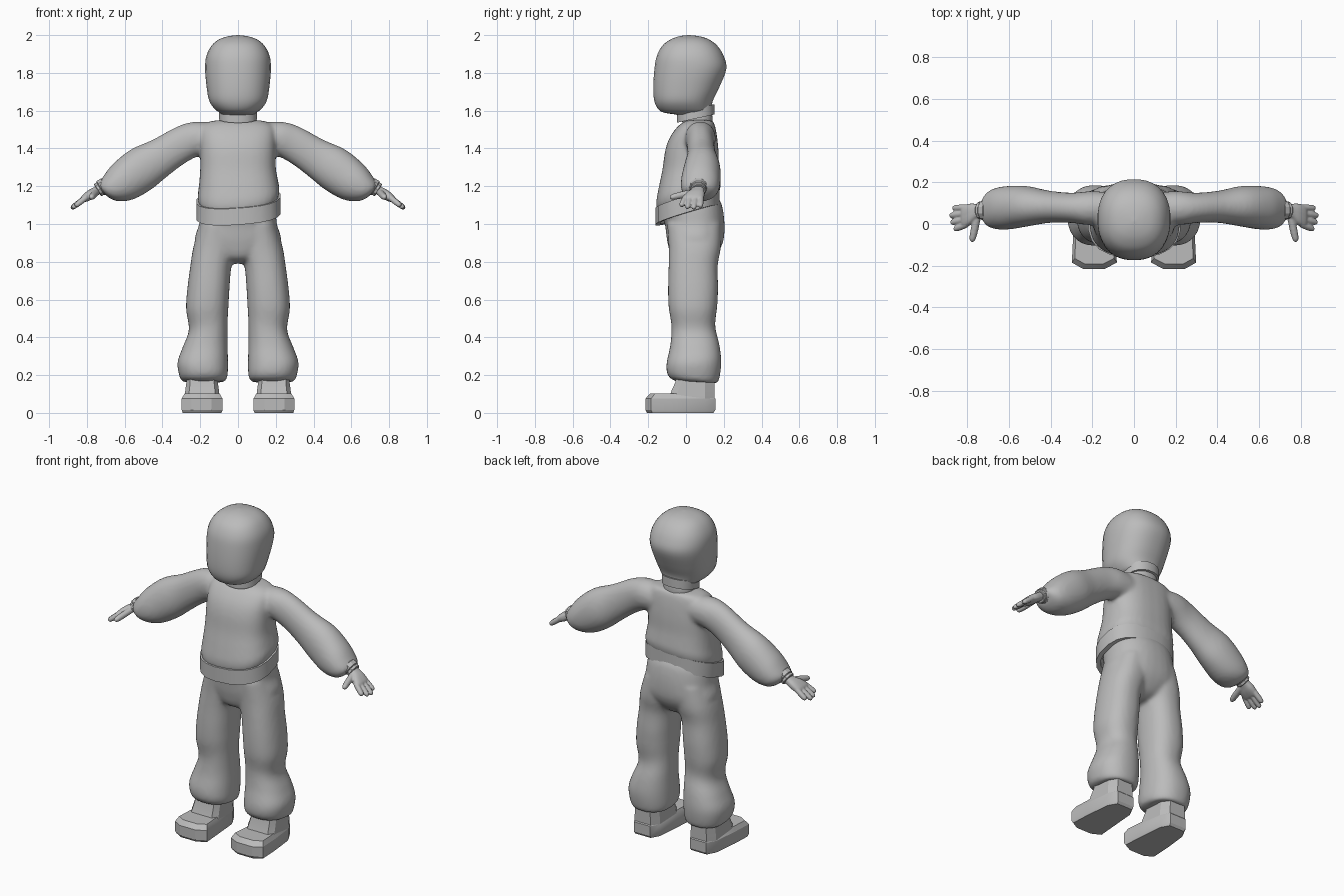
import bpy, bmesh, math
from mathutils import Vector

if "Cube" in bpy.data.objects:
    bpy.data.objects.remove(bpy.data.objects["Cube"])

grey = bpy.data.materials.new("plain grey")
grey.diffuse_color = (0.5, 0.5, 0.5, 1)
grey.use_nodes = True
grey.node_tree.nodes["Principled BSDF"].inputs["Base Color"].default_value = grey.diffuse_color


# ---- helpers: a ring is centre + two half-axis vectors (9 numbers) ----
def flat(z, x0, x1, yf, yb, sx=0.0, sy=0.0):
    """Near-horizontal ring from its x and y limits; sx, sy are slopes."""
    rx, ry = (x1 - x0) / 2, (yb - yf) / 2
    return ((x0 + x1) / 2, (yf + yb) / 2, z, rx, 0, sx * rx, 0, ry, sy * ry)


def upright(xu, zu, xl, zl, yf, yb):
    """Ring across a sleeve from its upper and lower edge points."""
    return ((xu + xl) / 2, (yf + yb) / 2, (zu + zl) / 2,
            (xu - xl) / 2, 0, (zu - zl) / 2, 0, (yb - yf) / 2, 0)


def smooth_rings(rings, steps):
    out = []
    for i in range(len(rings) - 1):
        a, b, c, d = (rings[max(i - 1, 0)], rings[i], rings[i + 1],
                      rings[min(i + 2, len(rings) - 1)])
        for k in range(steps):
            t = k / steps
            out.append([0.5 * (2 * q + (r - p) * t + (2 * p - 5 * q + 4 * r - s) * t * t
                               + (3 * q - p - 3 * r + s) * t ** 3)
                        for p, q, r, s in zip(a, b, c, d)])
    return out + [list(rings[-1])]


def skin(bm, loops, side=1, closed=False):
    """Join loops of points with quads; cap the ends or close as a band."""
    vs = [[bm.verts.new((side * p[0], p[1], p[2])) for p in loop] for loop in loops]
    n = len(vs[0])
    pairs = list(zip(vs, vs[1:])) + ([(vs[-1], vs[0])] if closed else [])
    for a, b in pairs:
        for i in range(n):
            j = (i + 1) % n
            bm.faces.new((a[i], a[j], b[j], b[i]))
    if not closed:
        bm.faces.new(vs[0][::-1])
        bm.faces.new(vs[-1])


def loft(bm, rings, n=32, power=2.3, steps=4, side=1, closed=False):
    if steps > 1:
        rings = smooth_rings(rings, steps)
    loops = []
    for r in rings:
        c, u, v = Vector(r[:3]), Vector(r[3:6]), Vector(r[6:])
        loop = []
        for i in range(n):
            a = math.tau * (i + 0.5) / n
            ca, sa = math.cos(a), math.sin(a)
            loop.append(c + u * math.copysign(abs(ca) ** (2 / power), ca)
                        + v * math.copysign(abs(sa) ** (2 / power), sa))
        loops.append(loop)
    skin(bm, loops, side, closed)


def finish(bm, name, angle=40, voxel=0, relax=0):
    bmesh.ops.recalc_face_normals(bm, faces=bm.faces)
    me = bpy.data.meshes.new(name)
    bm.to_mesh(me)
    bm.free()
    me.materials.append(grey)
    ob = bpy.data.objects.new(name, me)
    bpy.context.collection.objects.link(ob)
    if voxel:  # melt overlapping volumes into one soft skin
        m = ob.modifiers.new("merge", 'REMESH')
        m.mode, m.voxel_size, m.use_smooth_shade = 'VOXEL', voxel, True
        s = ob.modifiers.new("relax", 'SMOOTH')
        s.factor, s.iterations = 0.5, relax
    else:
        bpy.ops.object.select_all(action='DESELECT')
        ob.select_set(True)
        bpy.context.view_layer.objects.active = ob
        bpy.ops.object.shade_smooth_by_angle(angle=math.radians(angle))
    return ob


# ---- head and neck ----
bm = bmesh.new()
loft(bm, [flat(1.51, -.09, .09, -.02, .14), flat(1.57, -.09, .09, -.03, .14),
          flat(1.588, -.095, .095, -.11, .135), flat(1.605, -.12, .12, -.145, .135),
          flat(1.65, -.152, .152, -.168, .142), flat(1.72, -.166, .166, -.174, .175),
          flat(1.82, -.175, .175, -.168, .214), flat(1.89, -.168, .168, -.155, .2),
          flat(1.945, -.14, .14, -.125, .165), flat(1.978, -.1, .1, -.08, .12),
          flat(1.994, -.05, .05, -.035, .07), flat(2.0, -.004, .004, .01, .018)])
finish(bm, "head", 80)

# ---- collar and belt: tilted bands ----
bm = bmesh.new()
loft(bm, [flat(z, -.102 + t, .102 - t, -.05 + t, .152 - t, 0, .22)
          for z, t in ((1.558, 0), (1.612, 0), (1.612, .014), (1.558, .014))],
     n=20, steps=1, closed=True)
finish(bm, "collar")

bm = bmesh.new()
loft(bm, [flat(z, -.222 + t, .226 - t, -.162 + t, .18 - t, .07, .3)
          for z, t in ((1.047, 0), (1.135, 0), (1.135, .025), (1.047, .025))],
     n=20, steps=1, power=2.5, closed=True)
finish(bm, "belt")

# ---- sweater: torso plus two ballooning sleeves ----
bm = bmesh.new()
loft(bm, [flat(1.10, -.18, .18, -.12, .15, .07, .3), flat(1.12, -.205, .208, -.15, .175, .07, .3),
          flat(1.165, -.213, .22, -.157, .185, .07, .27), flat(1.22, -.206, .212, -.145, .182, .04, .18),
          flat(1.30, -.2, .2, -.125, .175, 0, .08), flat(1.39, -.2, .2, -.11, .172),
          flat(1.46, -.2, .2, -.085, .165), flat(1.515, -.19, .19, -.045, .155),
          flat(1.542, -.15, .15, -.01, .145), flat(1.55, -.1, .1, .01, .135)], power=2.6)
for s in (-1, 1):
    loft(bm, [upright(.08, 1.53, .08, 1.37, .01, .15), upright(.22, 1.542, .19, 1.365, -.005, .157),
              upright(.32, 1.517, .28, 1.322, .005, .15), upright(.45, 1.447, .37, 1.255, .005, .16),
              upright(.57, 1.393, .46, 1.182, -.012, .182), upright(.665, 1.315, .555, 1.13, -.027, .182),
              upright(.715, 1.25, .635, 1.12, -.022, .168), upright(.737, 1.215, .685, 1.14, 0, .14),
              upright(.737, 1.2, .705, 1.16, .03, .11)], side=s, power=2.1)
finish(bm, "sweater", voxel=.011, relax=8)

# ---- trousers: hips plus two baggy legs ----
bm = bmesh.new()
loft(bm, [flat(.79, -.04, .04, 0, .09), flat(.82, -.12, .12, -.07, .145),
          flat(.9, -.226, .226, -.098, .195), flat(1.0, -.206, .206, -.112, .204),
          flat(1.07, -.2, .2, -.13, .19, 0, .2), flat(1.11, -.19, .19, -.13, .16, 0, .3)])
for s in (-1, 1):
    loft(bm, [flat(.165, .1, .26, -.05, .13), flat(.17, .068, .295, -.085, .16, 0, -.12),
              flat(.2, .055, .312, -.102, .177, 0, -.12), flat(.27, .053, .32, -.102, .187),
              flat(.36, .055, .293, -.083, .177, -.1, 0), flat(.46, .055, .26, -.077, .155, -.2, 0),
              flat(.56, .05, .275, -.092, .165, -.1, 0), flat(.66, .045, .268, -.095, .17),
              flat(.78, .034, .252, -.092, .168), flat(.88, .005, .236, -.092, .185),
              flat(1.0, .005, .2, -.1, .185)], side=s)
finish(bm, "trousers", voxel=.011, relax=7)

# ---- boots: faceted toe box and ankle shaft ----
sole = [(-.05, -.215), (.055, -.215), (.108, -.185), (.102, -.06), (.085, .1),
        (.055, .155), (-.055, .155), (-.085, .1), (-.098, -.06), (-.108, -.185)]
shaft = [(-.07, -.055), (.07, -.055), (.092, -.02), (.085, .1),
         (.055, .15), (-.055, .15), (-.085, .1), (-.092, -.02)]
for s, label in ((-1, "left"), (1, "right")):
    bm = bmesh.new()
    skin(bm, [[(.19 + x * k, (y + .03) * k - .03, z) for x, y in sole]
              for z, k in ((0, .95), (.015, 1), (.075, 1), (.102, .87))], s)
    skin(bm, [[(.19 + x * k, y - (f if y < 0 else 0), z) for x, y in shaft]
              for z, k, f in ((.06, 1, .035), (.11, .98, .025), (.165, .9, 0), (.24, .88, 0))], s)
    finish(bm, label + "_boot", 25)

# ---- hands and wrist cuffs, laid along the sloping arm ----
along, normal, across = Vector((.85, 0, -.53)), Vector((.53, 0, .85)), Vector((0, 1, 0))
wrist = Vector((.722, .066, 1.192))


def arm_ring(t, off, w, h):
    c = wrist + along * t + across * off
    return (*c, *(normal * h), *(across * w))


def digit(bm, p, q, r, s):
    """Rounded finger between two (along, across, normal) points."""
    p, q = (wrist + along * a + across * b + normal * c for a, b, c in (p, q))
    d = (q - p).normalized()
    v = d.cross(normal).normalized()
    u = v.cross(d)
    loft(bm, [(*p.lerp(q, t), *(u * r * k), *(v * r * k))
              for t, k in ((0, 1), (.5, 1.03), (.85, .9), (.96, .6), (1, .15))],
         n=12, power=2, steps=2, side=s)


for s, label in ((-1, "left"), (1, "right")):
    bm = bmesh.new()
    loft(bm, [arm_ring(-.03, 0, .03, .024), arm_ring(.03, -.004, .034, .024),
              arm_ring(.07, -.018, .05, .026), arm_ring(.105, -.028, .054, .021),
              arm_ring(.12, -.03, .046, .014)], n=20, side=s, power=2.6)
    for base, tip, length in ((.013, .01, .178), (-.014, -.026, .196),
                              (-.042, -.06, .19), (-.068, -.092, .17)):
        digit(bm, (.095, base, 0), (length, tip, -.008), .0155, s)
    digit(bm, (.035, -.02, -.005), (.075, -.152, -.015), .018, s)
    finish(bm, label + "_hand", voxel=.0045, relax=2)

    bm = bmesh.new()
    for t0, t1, w in ((-.025, .008, .049), (.005, .026, .043)):
        loft(bm, [arm_ring(t, 0, w - d, w - .003 - d)
                  for t, d in ((t0, .004), (t0 + .004, 0), (t1 - .004, 0), (t1, .005))],
             n=10, power=2, steps=1, side=s)
    finish(bm, label + "_cuff", 30)
